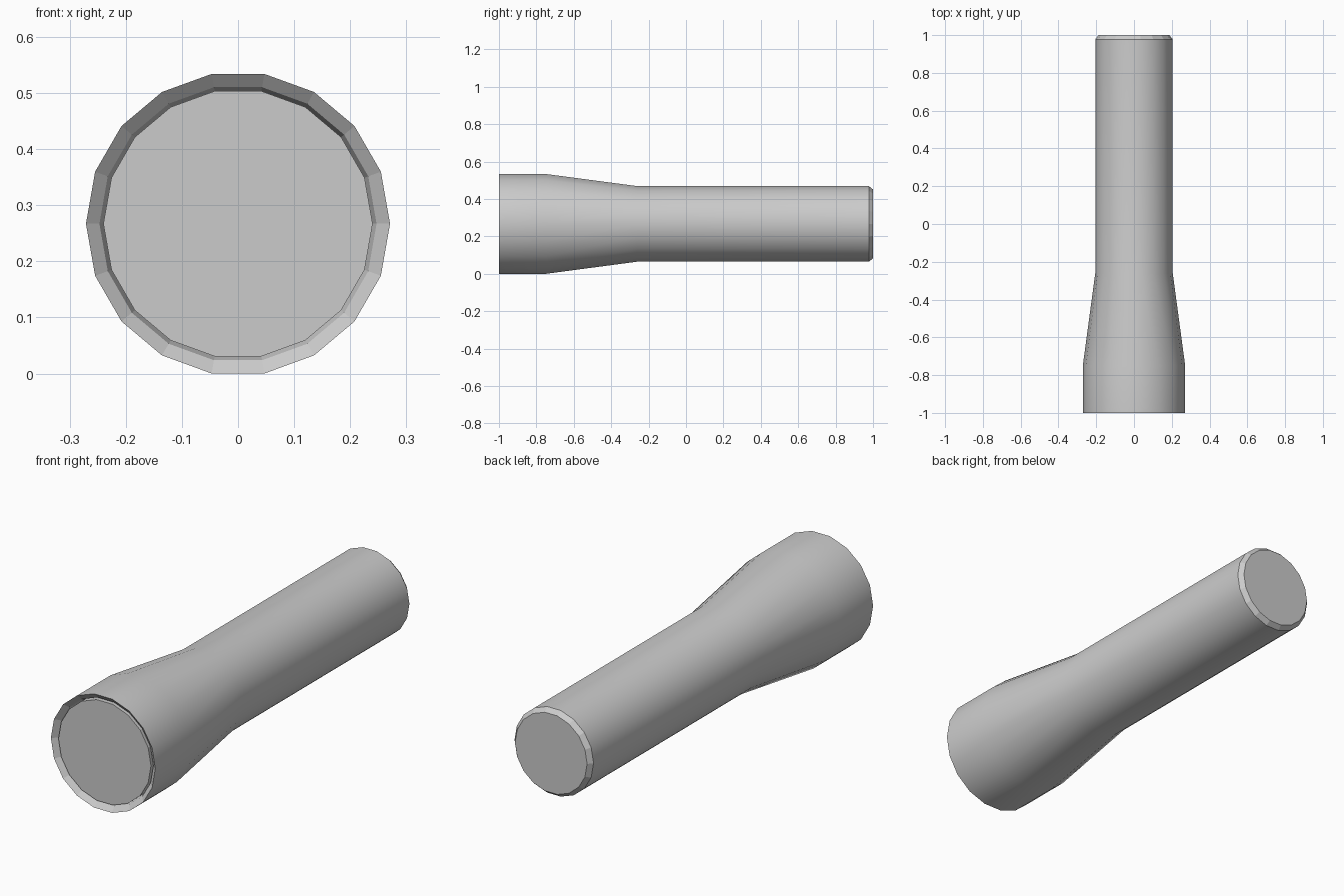
import bpy, bmesh, math

if "Cube" in bpy.data.objects:
    bpy.data.objects.remove(bpy.data.objects["Cube"])

SIDES = 18
AXIS_Z = 0.267


def lathe(name, profile, flat_bands=(), cap_start=False, cap_end=False):
    """Revolve (y, radius) points around the long axis; flat_bands stay faceted."""
    bm = bmesh.new()
    rings = []
    for y, r in profile:
        rings.append([bm.verts.new((r * math.cos(2 * math.pi * i / SIDES), y,
                                    AXIS_Z + r * math.sin(2 * math.pi * i / SIDES)))
                      for i in range(SIDES)])
    for band, (a, b) in enumerate(zip(rings, rings[1:])):
        for i in range(SIDES):
            j = (i + 1) % SIDES
            # Points run clockwise along +y, so this order faces outward
            face = bm.faces.new((a[i], b[i], b[j], a[j]))
            face.smooth = band not in flat_bands
    if cap_start:
        bm.faces.new(rings[0])
    if cap_end:
        bm.faces.new(rings[-1][::-1])
    # Keep hard creases at the rim and chamfer
    for e in bm.edges:
        if len(e.link_faces) == 2 and not all(f.smooth for f in e.link_faces):
            e.smooth = False
    mesh = bpy.data.meshes.new(name)
    bm.to_mesh(mesh)
    bm.free()
    obj = bpy.data.objects.new(name, mesh)
    bpy.context.collection.objects.link(obj)
    return obj


# Handle, flared head, bevelled rim and the wall down to the lens seat
lathe("flashlight_body",
      [(-0.955, 0.240), (-0.98, 0.247), (-1.0, 0.271), (-0.75, 0.271),
       (-0.26, 0.205), (0.978, 0.205), (1.0, 0.187)],
      flat_bands=(0, 1, 5), cap_end=True)

# Flat lens disc seated in the head
lathe("lens", [(-0.988, 0.240), (-0.955, 0.240)],
      flat_bands=(0,), cap_start=True)
